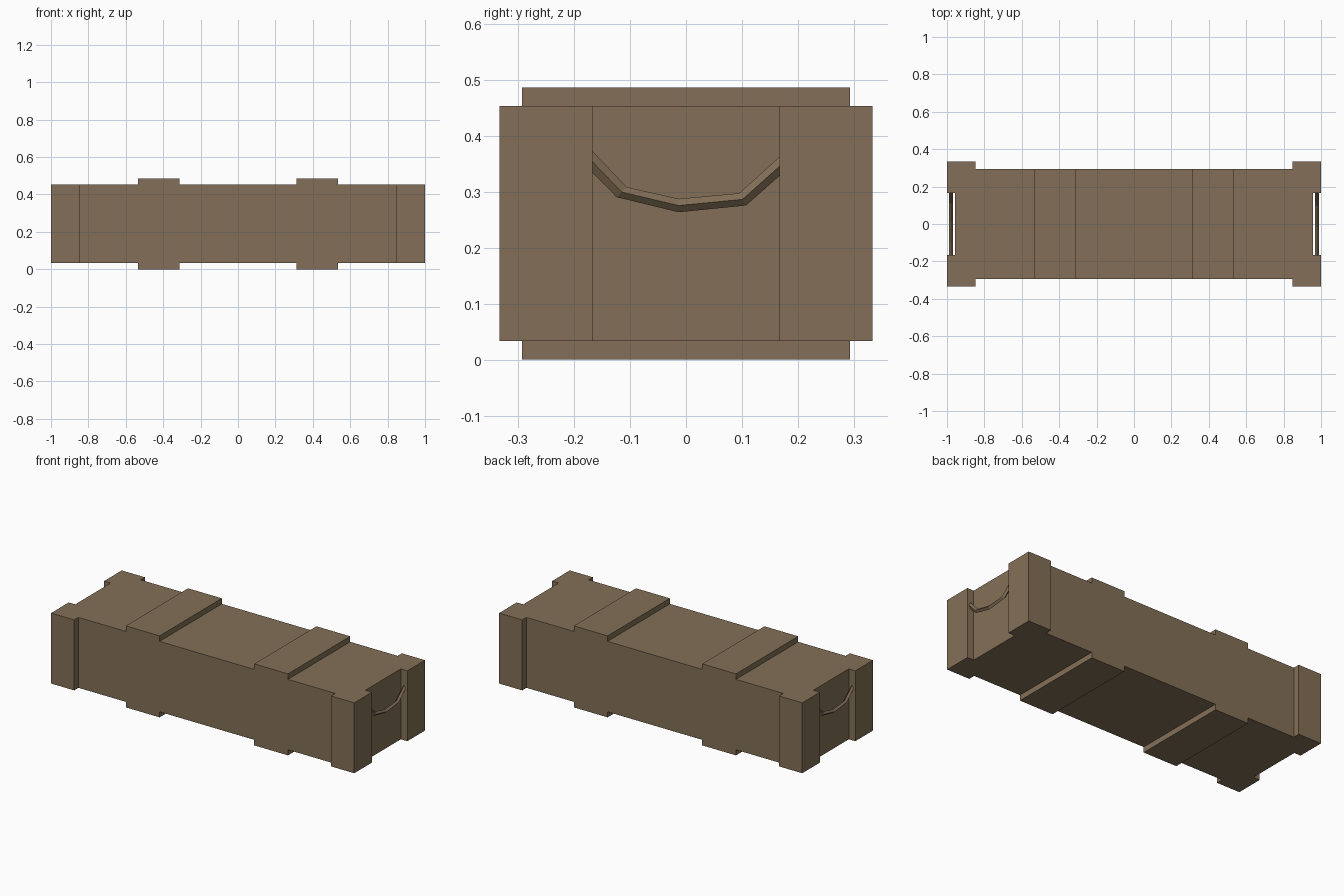
import bpy, bmesh
from mathutils import Vector

if "Cube" in bpy.data.objects:
    bpy.data.objects.remove(bpy.data.objects["Cube"])

wood = bpy.data.materials.new("brown wood")
wood.diffuse_color = (0.227, 0.159, 0.095, 1)
wood.use_nodes = True
wood.node_tree.nodes["Principled BSDF"].inputs["Base Color"].default_value = wood.diffuse_color

Z0, Z1, TOP = 0.033, 0.453, 0.486   # body bottom, body top, batten top
HALF_Y = 0.293                      # half depth of body and battens


def finish(name, bm):
    bmesh.ops.recalc_face_normals(bm, faces=bm.faces)
    mesh = bpy.data.meshes.new(name)
    bm.to_mesh(mesh)
    bm.free()
    mesh.materials.append(wood)
    obj = bpy.data.objects.new(name, mesh)
    bpy.context.collection.objects.link(obj)
    return obj


def prism(name, outline, z0, z1):
    bm = bmesh.new()
    face = bm.faces.new([bm.verts.new((x, y, z0)) for x, y in outline])
    ext = bmesh.ops.extrude_face_region(bm, geom=[face])["geom"]
    verts = [g for g in ext if isinstance(g, bmesh.types.BMVert)]
    bmesh.ops.translate(bm, verts=verts, vec=(0, 0, z1 - z0))
    return finish(name, bm)


# Crate body: plan outline with thick corner posts and recessed ends
quarter = [(0.957, 0.167), (1.0, 0.167), (1.0, 0.333), (0.848, 0.333), (0.848, HALF_Y)]
half = quarter + [(-x, y) for x, y in reversed(quarter)]
prism("crate_body", half + [(x, -y) for x, y in reversed(half)], Z0, Z1)

# Battens across the lid and the underside
for side, s in (("right", 1), ("left", -1)):
    xa, xb = s * 0.312, s * 0.535
    rect = [(xa, -HALF_Y), (xb, -HALF_Y), (xb, HALF_Y), (xa, HALF_Y)]
    prism("lid_batten_" + side, rect, Z1, TOP)
    prism("base_batten_" + side, rect, 0, Z0)

# Rope handles: diamond section swept along a sagging path between the posts
path = [(-0.167, 0.353), (-0.115, 0.299), (-0.013, 0.275), (0.101, 0.286), (0.167, 0.345)]
# upward offset of the section at each path point (y, z)
offsets = [(0, 0.019), (0.009, 0.009), (0, 0.012), (-0.006, 0.011), (0, 0.017)]
for side, s in (("right", 1), ("left", -1)):
    bm = bmesh.new()
    rings = []
    for (y, z), (oy, oz) in zip(path, offsets):
        section = [(0.990, y, z), (0.979, y + oy, z + oz),
                   (0.968, y, z), (0.979, y - oy, z - oz)]
        # the left handle is the right one turned half a revolution
        rings.append([bm.verts.new((s * a, s * b, c)) for a, b, c in section])
    for r, q in zip(rings, rings[1:]):
        for i in range(4):
            j = (i + 1) % 4
            bm.faces.new((r[i], r[j], q[j], q[i]))
    bm.faces.new(rings[0])
    bm.faces.new(rings[-1])
    finish("rope_handle_" + side, bm)
